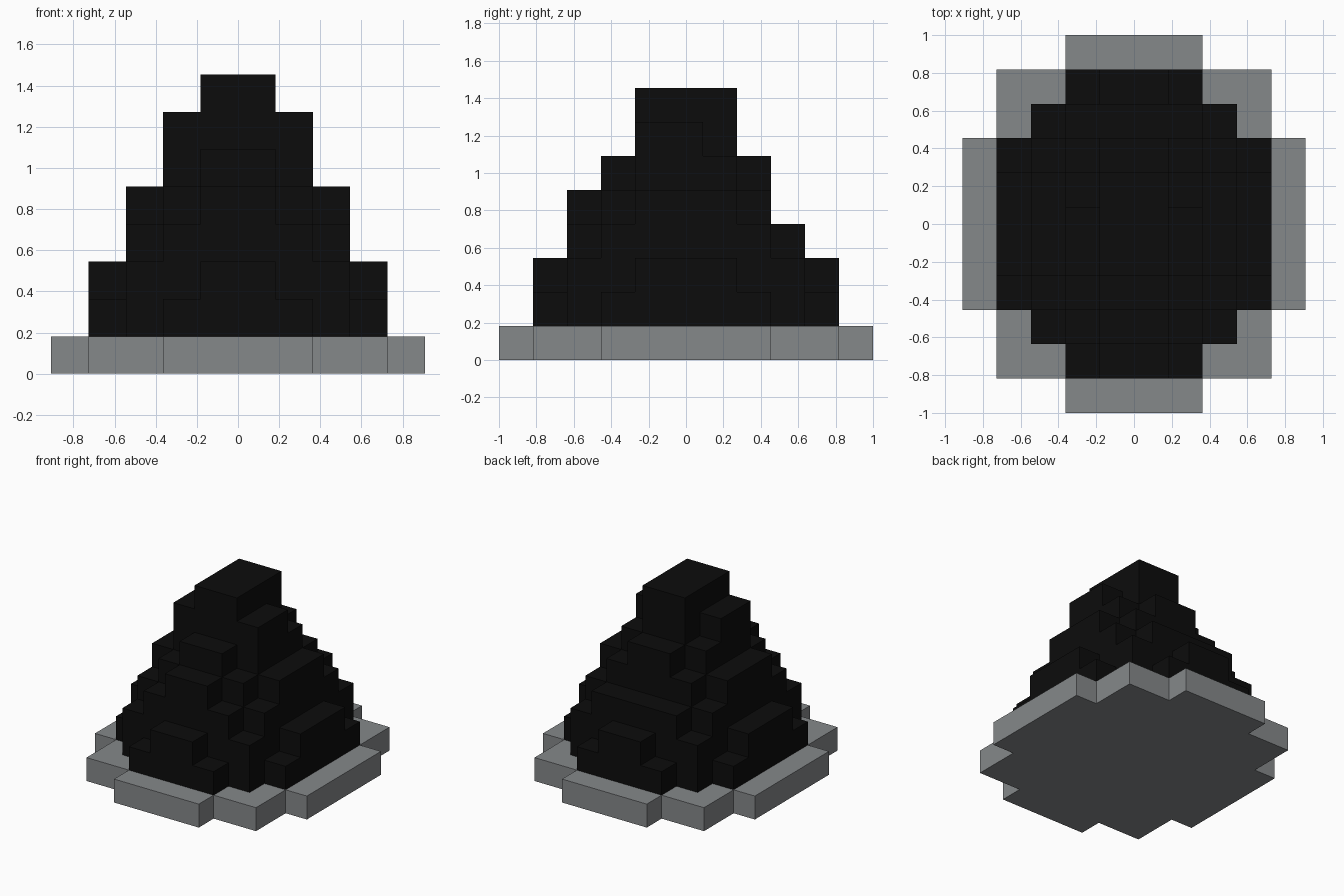
import bpy
import bmesh

cube = bpy.data.objects.get("Cube")
if cube:
    bpy.data.objects.remove(cube, do_unlink=True)

UNIT = 2 / 11  # edge of one block


def make_material(name, color):
    mat = bpy.data.materials.new(name)
    mat.use_nodes = True
    mat.diffuse_color = color
    bsdf = mat.node_tree.nodes["Principled BSDF"]
    bsdf.inputs["Base Color"].default_value = color
    bsdf.inputs["Roughness"].default_value = 0.9
    return mat


def outline(steps):
    """Stepped outline, symmetric in x, from (half width, front reach, back reach)."""
    front, back, inner = [], [], 0
    for half, reach_front, reach_back in steps:
        for x in (inner, half):
            if x:
                front.append((x, -reach_front))
                back.append((x, reach_back))
        inner = half
    right = front + back[::-1]
    loop = right + [(-x, y) for x, y in reversed(right)]
    return [p for i, p in enumerate(loop) if p != loop[i - 1]]


def make_tier(name, level, steps, mat):
    bm = bmesh.new()
    bottom = bm.faces.new([bm.verts.new((x * UNIT, y * UNIT, level * UNIT))
                           for x, y in outline(steps)])
    top = bmesh.ops.extrude_face_region(bm, geom=[bottom], use_keep_orig=True)
    moved = [v for v in top["geom"] if isinstance(v, bmesh.types.BMVert)]
    bmesh.ops.translate(bm, verts=moved, vec=(0, 0, UNIT))
    bmesh.ops.recalc_face_normals(bm, faces=bm.faces)
    mesh = bpy.data.meshes.new(name)
    bm.to_mesh(mesh)
    bm.free()
    mesh.materials.append(mat)
    bpy.context.collection.objects.link(bpy.data.objects.new(name, mesh))


stone_grey = make_material("stone_grey", (0.235, 0.247, 0.255, 1))
coal_black = make_material("coal_black", (0.0037, 0.0037, 0.0037, 1))

# Flat stone base
make_tier("stone_base", 0, [(2, 5.5, 5.5), (4, 4.5, 4.5), (5, 2.5, 2.5)], stone_grey)

# Dark mound, one stepped tier per block of height
mound_tiers = [
    [(2, 4.5, 4.5), (3, 3.5, 3.5), (4, 2.5, 2.5)],
    [(1, 4.5, 4.5), (3, 3.5, 3.5), (4, 1.5, 1.5)],
    [(2, 3.5, 3.5), (3, 2.5, 2.5)],
    [(1, 3.5, 2.5), (2, 2.5, 2.5), (3, 1.5, 1.5)],
    [(1, 2.5, 2.5), (2, 1.5, 1.5)],
    [(1, 1.5, 1.5), (2, 1.5, 0.5)],
    [(1, 1.5, 1.5)],
]
for level, steps in enumerate(mound_tiers, start=1):
    make_tier(f"mound_tier_{level}", level, steps, coal_black)
